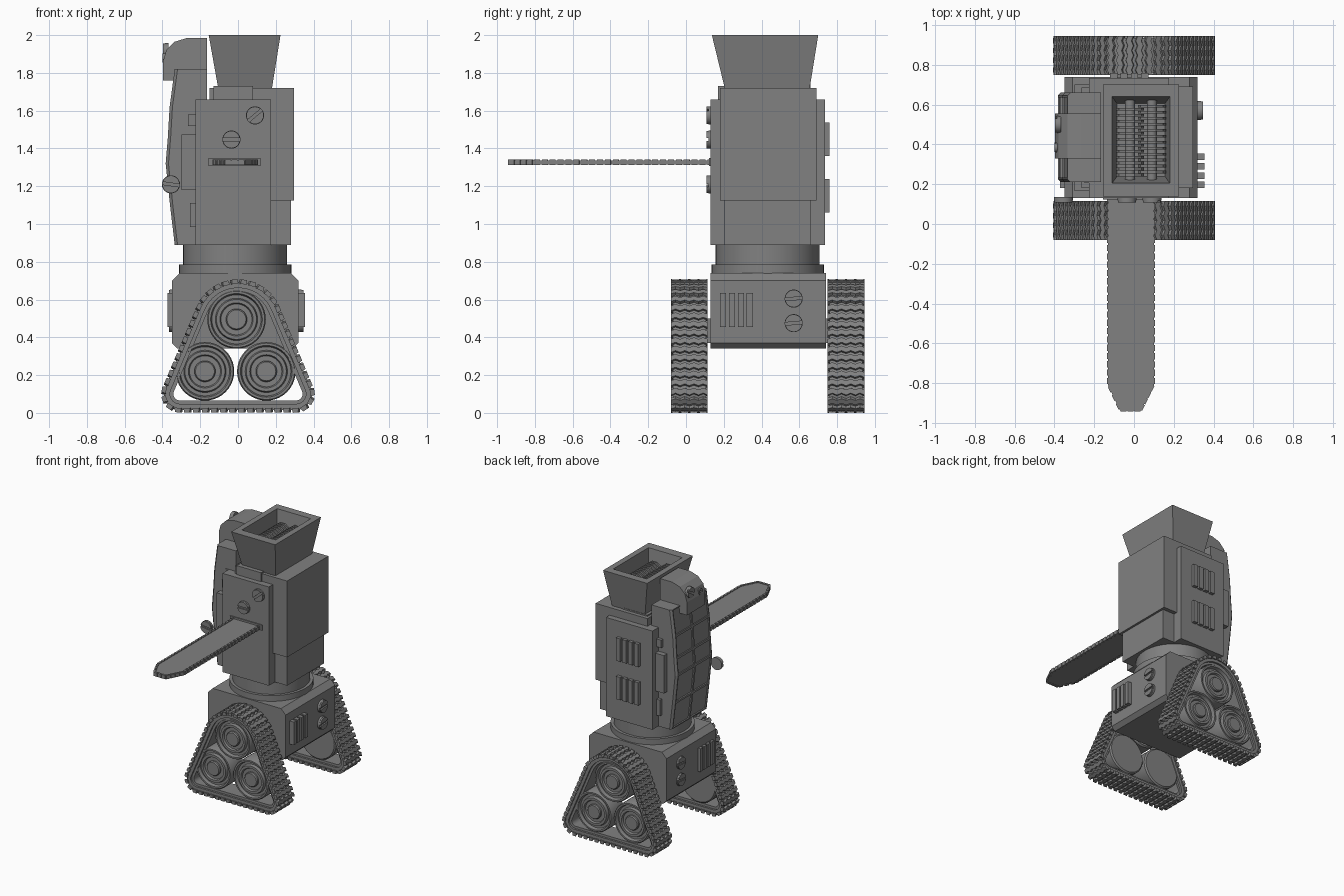
import bpy, bmesh, math
from mathutils import Vector

if "Cube" in bpy.data.objects:
    bpy.data.objects.remove(bpy.data.objects["Cube"])

CX, CY = -0.015, 0.4325   # body centre
DARK = bpy.data.materials.new("dark_metal")
DARK.diffuse_color = (.22, .22, .22, 1)
DARK.use_nodes = True
DARK.node_tree.nodes["Principled BSDF"].inputs["Base Color"].default_value = DARK.diffuse_color


def finish(name, bm, smooth=False):
    bmesh.ops.recalc_face_normals(bm, faces=bm.faces[:])
    me = bpy.data.meshes.new(name)
    bm.to_mesh(me)
    bm.free()
    me.materials.append(DARK)
    ob = bpy.data.objects.new(name, me)
    bpy.context.collection.objects.link(ob)
    if smooth:
        bpy.ops.object.select_all(action='DESELECT')
        ob.select_set(True)
        bpy.context.view_layer.objects.active = ob
        bpy.ops.object.shade_smooth_by_angle(angle=math.radians(35))
    return ob


def place(axis, u, v, w):
    return {'x': (w, u, v), 'y': (u, w, v), 'z': (u, v, w)}[axis]


def loft(bm, rings, cap=True, closed=False):
    vs = [[bm.verts.new(p) for p in r] for r in rings]
    n = len(vs[0])
    faces = []
    pairs = list(zip(vs, vs[1:])) + ([(vs[-1], vs[0])] if closed else [])
    for a, b in pairs:
        for i in range(n):
            j = (i + 1) % n
            faces.append(bm.faces.new((a[i], a[j], b[j], b[i])))
    if cap and not closed:
        bm.faces.new(vs[0])
        bm.faces.new(vs[-1])
    return faces


def add_prism(bm, axis, pts, a, b):
    loft(bm, [[place(axis, u, v, w) for u, v in pts] for w in (a, b)])


def prism(name, axis, pts, a, b, smooth=False):
    bm = bmesh.new()
    add_prism(bm, axis, pts, a, b)
    return finish(name, bm, smooth)


def rect(x0, x1, y0, y1):
    return [(x0, y0), (x1, y0), (x1, y1), (x0, y1)]


def box(name, x0, x1, y0, y1, z0, z1):
    return prism(name, 'z', rect(x0, x1, y0, y1), z0, z1)


def circle(u, v, r, n=40):
    return [(u + r * math.cos(2 * math.pi * i / n), v + r * math.sin(2 * math.pi * i / n)) for i in range(n)]


def screw(name, axis, u, v, w, h, r=0.048, tilt=10):
    # round base plus two half discs that leave a slot
    bm = bmesh.new()
    add_prism(bm, axis, circle(u, v, r, 28), w, w + h * 0.6)
    for side in (0, math.pi):
        t0 = math.radians(tilt) + side
        arc = [t0 + 0.16 + (math.pi - 0.32) * i / 12 for i in range(13)]
        add_prism(bm, axis, [(u + r * .96 * math.cos(t), v + r * .96 * math.sin(t)) for t in arc], w + h * 0.6, w + h)
    return finish(name, bm, True)


# lower chassis with vents and screws on both sides
prism("chassis", 'y', [(-.31, .74), (.28, .74), (.32, .70), (.32, .37), (.29, .34), (-.32, .34), (-.35, .37), (-.35, .70)], .13, .74)
for side, xf, d in (("right", .32, .035), ("left", -.35, -.022)):
    for i in range(4):
        y = .18 + i * .047
        box(f"chassis_vent_{side}_{i}", min(xf, xf + d), max(xf, xf + d), y, y + .033, .455, .635)
    for i, z in enumerate((.475, .605)):
        screw(f"chassis_screw_{side}_{i}", 'x', .57, z, xf, d * .75, tilt=5)

# turntable
prism("turntable_base", 'z', circle(CX, CY, .297, 56), .735, .785, True)
prism("turntable_neck", 'z', circle(CX, CY, .275, 56), .78, .90, True)


# tracks: rounded triangle outline as tangent arcs around three circles
def track_outline(off=0.0, steps=12):
    cs = [((.308, .10), .08), ((0, .47), .22), ((-.308, .10), .08)]
    pts = []
    ang = []
    for k in range(3):
        (a, ra), (b, rb) = cs[k], cs[(k + 1) % 3]
        d = Vector(b) - Vector(a)
        ang.append(math.atan2(d.y, d.x) - math.acos((ra - rb) / d.length))
    for k in range(3):
        (c, r) = cs[k]
        t0, t1 = ang[k - 1], ang[k]
        while t1 < t0:
            t1 += 2 * math.pi
        pts += [(c[0] + (r + off) * math.cos(t0 + (t1 - t0) * i / steps),
                 c[1] + (r + off) * math.sin(t0 + (t1 - t0) * i / steps)) for i in range(steps + 1)]
    return pts


def resample(pts, count):
    P = [Vector(p) for p in pts]
    segs = [(P[i], P[(i + 1) % len(P)]) for i in range(len(P))]
    total = sum((b - a).length for a, b in segs)
    out, pos, k = [], 0.0, 0
    for a, b in segs:
        L = (b - a).length
        while k < count and k * total / count < pos + L:
            out.append((a + (b - a) * ((k * total / count - pos) / L), (b - a).normalized()))
            k += 1
        pos += L
    return out


WHEEL = [(.05, 0), (.056, .008), (.056, .02), (.082, .02), (.088, .006), (.106, .006), (.112, .028),
         (.13, .028), (.137, .003), (.149, .003), (.155, .012), (.155, .15), (.145, .16)]

for end in ("front", "back"):
    Y = (lambda y: y) if end == "front" else (lambda y: 2 * CY - y)
    outer, mid, inner = track_outline(.004), track_outline(-.028), track_outline(-.046)
    bm = bmesh.new()
    loft(bm, [[(x, Y(y), z) for x, z in o] for o, y in
              ((outer, -.07), (outer, .105), (mid, .105), (mid, .09), (inner, .09), (inner, -.055), (mid, -.055), (mid, -.07))], closed=True)
    finish(f"{end}_track_belt", bm, True)
    # zigzag lugs around the belt
    bm = bmesh.new()
    for p, t in resample(outer, 50):
        n = Vector((t.y, -t.x))
        rings = []
        for i in range(9):
            zig = .005 if i % 2 else -.005
            y = Y(-.08 + .195 * i / 8)
            ring = []
            for a, h in ((-.018, -.01), (.018, -.01), (.014, .014), (-.014, .014)):
                q = p + t * (a + zig) + n * h
                ring.append((q.x, y, q.y))
            rings.append(ring)
        loft(bm, rings)
    finish(f"{end}_track_lugs", bm)
    # three turned wheels
    for i, (x, z) in enumerate(((-.008, .495), (-.175, .22), (.15, .22))):
        bm = bmesh.new()
        loft(bm, [[(u, Y(-.06 + d), v) for u, v in circle(x, z, r)] for r, d in WHEEL])
        finish(f"{end}_wheel_{i}", bm, True)
    box(f"{end}_axle_block", -.10, .07, *sorted((Y(.08), Y(.14))), .37, .50)

# upper body
box("body_core", -.25, .28, .205, .66, .89, 1.66)
box("body_upper_block", -.15, .297, .18, .69, 1.125, 1.72)
box("front_plate", -.225, .175, .13, .23, .89, 1.66)
box("back_plate", -.225, .175, .64, .735, .89, 1.66)
box("hopper_base", -.13, .08, .17, .66, 1.6, 1.73)
for end in ("front", "back"):
    for nm, x, z0, z1, d in (("panel", -.30, 1.18, 1.475, .165), ("upper_stub", -.265, 1.52, 1.58, .18), ("lower_stub", -.255, .985, 1.11, .18)):
        y0, y1 = (d, .23) if end == "front" else (2 * CY - .23, 2 * CY - d)
        box(f"{end}_side_{nm}", x, -.22, y0, y1, z0, z1)
for row, z in enumerate((1.06, 1.36)):
    for i in range(4):
        x = -.12 + i * .052
        box(f"back_vent_{row}_{i}", x, x + .036, .73, .76, z, z + .178)
for i, (x, z, t) in enumerate(((.09, 1.575, 40), (-.035, 1.447, 0), (-.355, 1.21, -8))):
    screw(f"front_screw_{i}", 'y', x, z, .135, -.027, tilt=t)

# bulging ribbed side shell, panels sunk between the ribs
bm = bmesh.new()
rings = []
for x, z in ((-.335, .89), (-.36, 1.10), (-.383, 1.32), (-.372, 1.45), (-.362, 1.62), (-.335, 1.82)):
    rings.append([(-.165, .21, z), (-.165, .66, z), (x + .015, .66, z), (x, .645, z), (x, CY, z), (x, .225, z), (x + .015, .21, z)])
faces = loft(bm, rings)
bmesh.ops.recalc_face_normals(bm, faces=bm.faces[:])
panels = [f for f in faces if f.normal.x < -.9]
bmesh.ops.inset_individual(bm, faces=panels, thickness=.012, depth=0)
bmesh.ops.inset_individual(bm, faces=panels, thickness=.001, depth=-.009)
finish("side_shell", bm)

# head on top of the shell
prism("head", 'y', [(-.165, 1.80), (-.165, 1.985), (-.27, 1.985), (-.335, 1.965), (-.38, 1.92), (-.397, 1.86),
                    (-.397, 1.76), (-.335, 1.76), (-.33, 1.80)], .33, .555)
screw("head_eye", 'x', .50, 1.915, -.368, -.03, r=.042, tilt=30)
screw("head_small_eye", 'x', .385, 1.88, -.38, -.02, r=.025, tilt=30)

# open hopper with shredder inside
bm = bmesh.new()
loft(bm, [[(u, v, z) for u, v in rect(*r)] for r, z in (
    ((-.105, .18, .205, .655), 1.72), ((-.155, .225, .137, .70), 2.0),
    ((-.11, .18, .205, .64), 2.0), ((-.085, .155, .24, .605), 1.78))])
finish("hopper", bm)
for s, x in enumerate((-.02, .09)):
    prism(f"shredder_shaft_{s}", 'y', circle(x, 1.87, .025, 16), .215, .63, True)
    bm = bmesh.new()
    for i in range(12):
        y = .24 + i * .03 + s * .015
        add_prism(bm, 'y', circle(x, 1.87, .07, 10), y, y + .013)
    finish(f"shredder_discs_{s}", bm)

# saw blade, guide slot and cutting teeth
EDGE = [(-.13, .15), (-.13, -.81), (-.07, -.938), (.035, -.938), (.10, -.81), (.10, .15)]
prism("saw_blade", 'z', EDGE, 1.316, 1.336)
box("saw_slot", -.155, .12, .122, .14, 1.308, 1.35)
bm = bmesh.new()
for a, b in zip(EDGE, EDGE[1:]):
    a, b = Vector(a), Vector(b)
    d = b - a
    count = max(2, round(d.length / .041))
    t = d.normalized()
    n = Vector((t.y, -t.x))
    n = -n if n.dot(a + d / 2 - Vector((-.015, -.35))) < 0 else n
    for i in range(count):
        p = a + d * ((i + .5) / count)
        quad = [p + t * u + n * v for u, v in ((-.016, -.012), (.016, -.012), (.015, .005), (-.016, .005))]
        add_prism(bm, 'z', [tuple(q) for q in quad], 1.312, 1.341)
finish("saw_teeth", bm)
